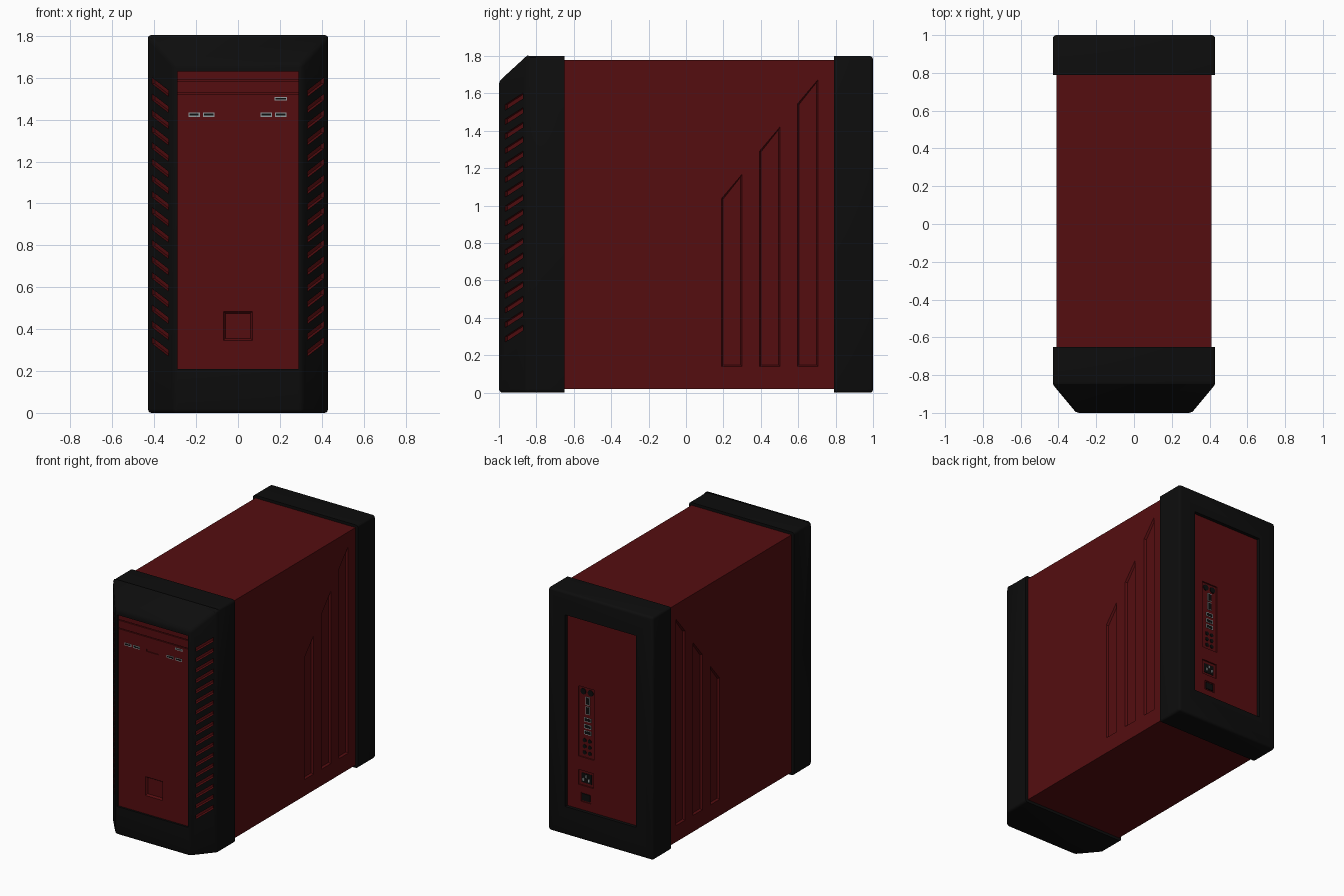
import bpy, bmesh, math
from mathutils import Vector

if "Cube" in bpy.data.objects:
    bpy.data.objects.remove(bpy.data.objects["Cube"], do_unlink=True)


def material(name, rgb):
    m = bpy.data.materials.new(name)
    m.use_nodes = True
    m.diffuse_color = (*rgb, 1)
    m.node_tree.nodes["Principled BSDF"].inputs["Base Color"].default_value = (*rgb, 1)
    return m


RED = material("red_paint", (0.09, 0.004, 0.005))
BLACK = material("black_plastic", (0.004, 0.004, 0.004))
GREY = material("port_metal", (0.3, 0.33, 0.34))


def finish(name, bm, mat, smooth=False):
    bmesh.ops.recalc_face_normals(bm, faces=bm.faces)
    mesh = bpy.data.meshes.new(name)
    bm.to_mesh(mesh)
    bm.free()
    mesh.materials.append(mat)
    ob = bpy.data.objects.new(name, mesh)
    bpy.context.collection.objects.link(ob)
    if smooth:
        bpy.ops.object.select_all(action="DESELECT")
        ob.select_set(True)
        bpy.context.view_layer.objects.active = ob
        bpy.ops.object.shade_smooth_by_angle(angle=math.radians(30))
    return ob


def add_box(bm, lo, hi):
    lo, hi = Vector(lo), Vector(hi)
    verts = bmesh.ops.create_cube(bm, size=1)["verts"]
    for v in verts:
        v.co = (lo + hi) / 2 + v.co * (hi - lo)


def box(name, lo, hi, mat):
    bm = bmesh.new()
    add_box(bm, lo, hi)
    return finish(name, bm, mat)


def add_prism(bm, start, end):
    """Solid between two matching outlines."""
    a = [bm.verts.new(p) for p in start]
    b = [bm.verts.new(p) for p in end]
    bm.faces.new(a)
    bm.faces.new(b[::-1])
    for i in range(len(a)):
        j = (i + 1) % len(a)
        bm.faces.new((a[i], b[i], b[j], a[j]))


def carve(ob, bm, mat):
    """Subtract the cutter mesh, lining the cut with mat."""
    cutter = finish("cutter", bm, mat)
    cutter.hide_render = True
    mod = ob.modifiers.new("carve", "BOOLEAN")
    mod.operation, mod.solver, mod.object = "DIFFERENCE", "EXACT", cutter
    mod.material_mode = "TRANSFER"
    graph = bpy.context.evaluated_depsgraph_get()
    mesh = bpy.data.meshes.new_from_object(ob.evaluated_get(graph))
    ob.modifiers.clear()
    ob.data = mesh
    bpy.data.objects.remove(cutter, do_unlink=True)


def bezel(name, y0, y1, inner_y, cuts=()):
    """Rounded end frame; cuts are (point, normal) chamfer planes."""
    bm = bmesh.new()
    add_box(bm, (-0.43, y0, 0), (0.43, y1, 1.8))
    for co, no in cuts:
        geom = bm.verts[:] + bm.edges[:] + bm.faces[:]
        bmesh.ops.bisect_plane(bm, geom=geom, plane_co=co, plane_no=no, clear_outer=True)
        bmesh.ops.holes_fill(bm, edges=[e for e in bm.edges if e.is_boundary])
    edges = [e for e in bm.edges if any(abs(v.co.y - inner_y) > 0.001 for v in e.verts)]
    bmesh.ops.bevel(bm, geom=edges, offset=0.018, segments=3, profile=0.5, affect="EDGES")
    return finish(name, bm, BLACK, True)


# Main case with tall slanted recesses on both sides
case = box("case", (-0.41, -0.7, 0.02), (0.41, 0.85, 1.78), RED)
bm = bmesh.new()
for side in (-1, 1):
    for i in range(3):
        y, z = 0.19 + 0.203 * i, 1.04 + 0.253 * i

        def outline(x, m):
            pts = ((y + m, 0.14 + m), (y + 0.11 - m, 0.14 + m),
                   (y + 0.11 - m, z + 0.13 - 2 * m), (y + m, z - m * 0.5))
            return [(side * x, *p) for p in pts]
        add_prism(bm, outline(0.412, 0), outline(0.395, 0.009))
carve(case, bm, RED)

# Front frame: chamfered top and sides, pocket for the panel, slanted vents
front = bezel("front_bezel", -1, -0.65, -0.65, (
    ((0, -1, 1.665), (0, -0.135, 0.15)),
    ((0.305, -1, 0), (0.15, -0.125, 0)),
    ((-0.305, -1, 0), (-0.15, -0.125, 0))))
bm = bmesh.new()
add_box(bm, (-0.29, -1.1, 0.21), (0.29, -0.95, 1.63))
carve(front, bm, BLACK)
bm = bmesh.new()
VENTS = 17
for side in (-1, 1):
    normal = Vector((side * 0.77, -0.64, 0))
    for i in range(VENTS):
        z = 0.27 + 1.24 * i / (VENTS - 1)
        pts = [Vector((side * (0.305 + (y + 1) / 1.2), y, z + dz)) for y, dz in
               ((-0.968, 0), (-0.872, 0.062), (-0.872, 0.092), (-0.968, 0.03))]
        add_prism(bm, [p + normal * 0.03 for p in pts], [p - normal * 0.02 for p in pts])
carve(front, bm, RED)

# Front panel: drive bay seams, port slot and square button recess
panel = box("front_panel", (-0.29, -0.985, 0.21), (0.29, -0.94, 1.63), RED)
bm = bmesh.new()
for z in (1.525, 1.588):
    add_box(bm, (-0.3, -1, z - 0.003), (0.3, -0.975, z + 0.003))
add_box(bm, (-0.06, -1, 1.415), (0.04, -0.978, 1.432))


def square(y, r):
    return [(sx * r, y, 0.415 + sz * r) for sx, sz in ((-1, -1), (1, -1), (1, 1), (-1, 1))]


add_prism(bm, square(-0.99, 0.073), square(-0.97, 0.06))
carve(panel, bm, RED)


def port(name, x, z, w, h, face, out):
    """Metal shell with a dark opening and a metal tongue."""
    for part, shrink, depth, mat in (("shell", 0, 0.003, GREY), ("opening", 0.005, 0.004, BLACK)):
        ys = sorted((face - out * 0.01, face + out * depth))
        box(f"{name}_{part}", (x - w / 2 + shrink, ys[0], z - h / 2 + shrink),
            (x + w / 2 - shrink, ys[1], z + h / 2 - shrink), mat)


def jack(name, x, z, r, face, mat):
    bm = bmesh.new()
    bmesh.ops.create_cone(bm, cap_ends=True, segments=16, radius1=r, radius2=r, depth=0.02)
    for v in bm.verts:
        v.co = Vector((x + v.co.x, face + v.co.z, z + v.co.y))
    finish(name, bm, mat, True)


for i, x in enumerate((-0.21, -0.14, 0.135, 0.205)):
    port(f"front_port_{i}", x, 1.424, 0.055, 0.02, -0.985, -1)
port("eject_button", 0.205, 1.5, 0.06, 0.016, -0.985, -1)

# Back frame and recessed back panel
back = bezel("back_bezel", 0.79, 1, 0.79)
bm = bmesh.new()
add_box(bm, (-0.29, 0.95, 0.21), (0.29, 1.1, 1.63))
carve(back, bm, BLACK)
rear = box("back_panel", (-0.29, 0.94, 0.21), (0.29, 0.975, 1.63), RED)
bm = bmesh.new()
add_box(bm, (0.07, 0.965, 0.6), (0.2, 1, 1.12))
add_box(bm, (0.075, 0.965, 0.39), (0.2, 1, 0.5))
add_box(bm, (0.095, 0.968, 0.27), (0.18, 1, 0.34))
carve(rear, bm, RED)

# Rear connectors
for i, x in enumerate((0.105, 0.165)):
    jack(f"round_socket_{i}", x, 1.085, 0.022, 0.96, BLACK)
for i, (z, w, h) in enumerate(((1.02, 0.035, 0.06), (0.95, 0.035, 0.06), (0.88, 0.06, 0.03),
                               (0.83, 0.06, 0.03), (0.785, 0.06, 0.03))):
    port(f"rear_port_{i}", 0.13, z, w, h, 0.965, 1)
for row in range(3):
    for col in range(2):
        jack(f"audio_jack_{row}_{col}", 0.112 + col * 0.042, 0.635 + row * 0.045, 0.014, 0.96, BLACK)
box("power_socket", (0.095, 0.955, 0.41), (0.18, 0.968, 0.48), BLACK)
for i, (x, z) in enumerate(((0.115, 0.435), (0.16, 0.435), (0.1375, 0.46))):
    box(f"power_pin_{i}", (x - 0.005, 0.96, z - 0.01), (x + 0.005, 0.974, z + 0.01), GREY)
box("power_switch", (0.105, 0.96, 0.28), (0.17, 0.975, 0.33), BLACK)
